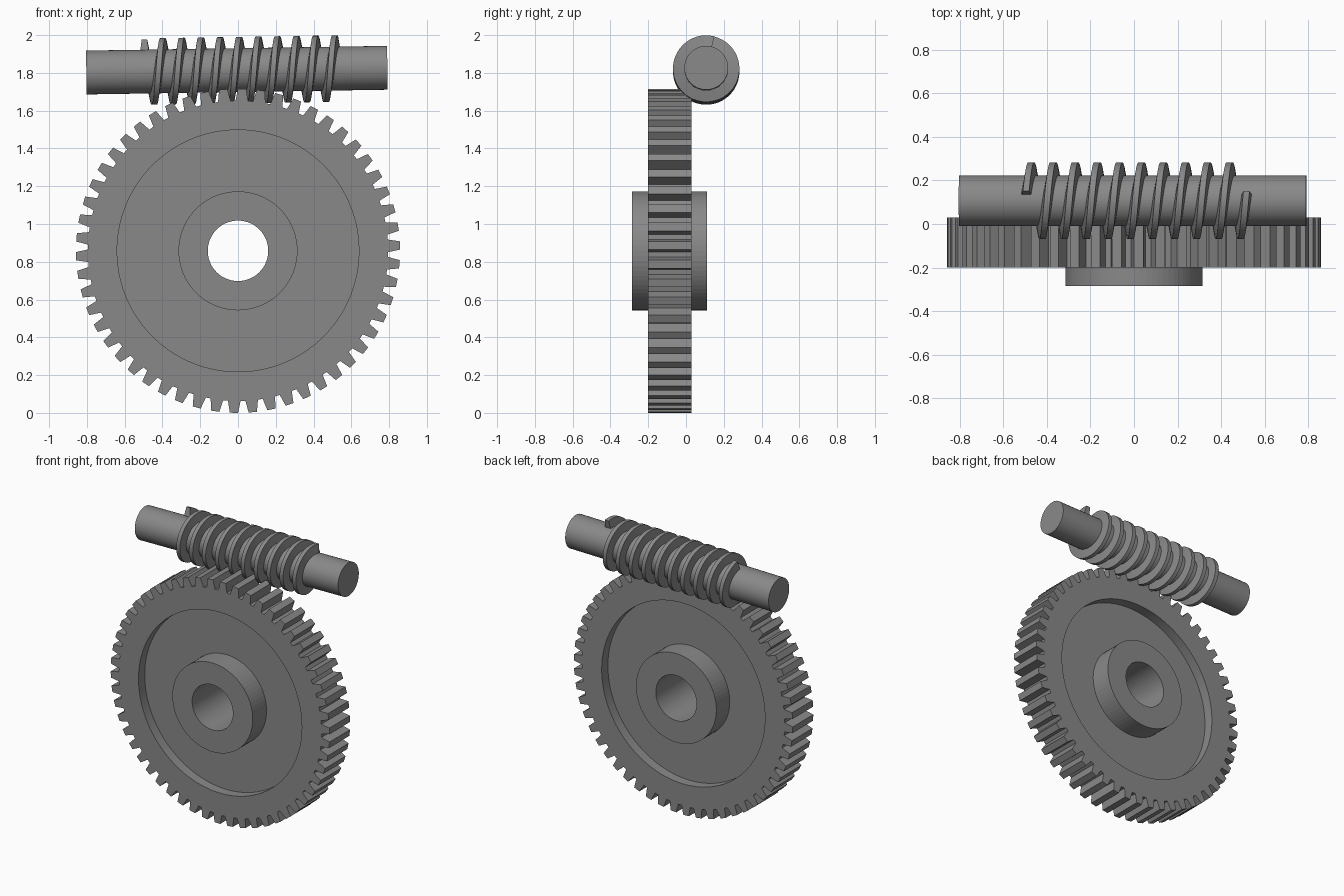
import bpy, bmesh
from math import sin, cos, pi, tau, radians, atan2
from mathutils import Matrix

if "Cube" in bpy.data.objects:
    bpy.data.objects.remove(bpy.data.objects["Cube"], do_unlink=True)

steel = bpy.data.materials.new("grey_steel")
steel.use_nodes = True
GREY = (0.25, 0.25, 0.25, 1)
steel.diffuse_color = GREY
steel.node_tree.nodes["Principled BSDF"].inputs["Base Color"].default_value = GREY


def loft(name, rings, ring_closed=True, loop=False, caps=False, smooth=True):
    """Skin a list of equal-length point rings with quads."""
    bm = bmesh.new()
    rows = [[bm.verts.new(p) for p in ring] for ring in rings]
    n = len(rows[0])
    pairs = list(zip(rows, rows[1:])) + ([(rows[-1], rows[0])] if loop else [])
    for a, b in pairs:
        for i in range(n if ring_closed else n - 1):
            j = (i + 1) % n
            bm.faces.new((a[i], a[j], b[j], b[i]))
    if caps:
        bm.faces.new(rows[0])
        bm.faces.new(rows[-1])
    bmesh.ops.recalc_face_normals(bm, faces=bm.faces)
    mesh = bpy.data.meshes.new(name)
    bm.to_mesh(mesh)
    bm.free()
    mesh.materials.append(steel)
    ob = bpy.data.objects.new(name, mesh)
    bpy.context.collection.objects.link(ob)
    if smooth:
        bpy.ops.object.select_all(action="DESELECT")
        ob.select_set(True)
        bpy.context.view_layer.objects.active = ob
        bpy.ops.object.shade_smooth_by_angle(angle=radians(30))
    return ob


# Gear wheel, axis along y
GEAR_Z, TIP, ROOT, TEETH = 0.858, 0.858, 0.795, 54
FRONT, BACK, RECESS, RIM_R = -0.2, 0.03, 0.07, 0.64
HUB_R, BORE_R = 0.315, 0.16
PITCH = tau / TEETH
PHASE = -pi / 2 - 0.025


def ring(y, radii, angles):
    return [(r * cos(a), y, GEAR_Z + r * sin(a)) for r, a in zip(radii, angles)]


def disc_ring(y, r, n=72):
    return ring(y, [r] * n, [tau * i / n for i in range(n)])


# Toothed rim: four outline points per tooth
tooth = [(ROOT, -0.36), (TIP, -0.22), (TIP, 0.22), (ROOT, 0.36)]
angles = [PHASE + PITCH * (t + off) for t in range(TEETH) for _, off in tooth]
outline = [r for _ in range(TEETH) for r, _ in tooth]
inner = [RIM_R] * len(angles)
loft("gear_toothed_rim",
     [ring(FRONT, outline, angles), ring(BACK, outline, angles),
      ring(BACK, inner, angles), ring(FRONT, inner, angles)], loop=True)

# Recessed web between rim and hub
loft("gear_web",
     [disc_ring(FRONT + RECESS, RIM_R + 0.02), disc_ring(BACK - RECESS, RIM_R + 0.02),
      disc_ring(BACK - RECESS, HUB_R - 0.02), disc_ring(FRONT + RECESS, HUB_R - 0.02)],
     loop=True)

# Hub with through bore
loft("gear_hub",
     [disc_ring(-0.285, HUB_R), disc_ring(0.11, HUB_R),
      disc_ring(0.11, BORE_R), disc_ring(-0.285, BORE_R)], loop=True, smooth=False)

# Worm, axis along x with a slight tilt
SHAFT_R, THREAD_R, LEAD, TURNS, STEPS = 0.116, 0.176, 0.1012, 10, 48
place = Matrix.Translation((-0.006, 0.107, 1.8145)) @ Matrix.Rotation(radians(-0.9), 4, "Y")


def worm_point(x, r, a):
    return (x, r * sin(a), r * cos(a))


shaft = loft("worm_shaft",
             [[worm_point(x, SHAFT_R, tau * i / 64) for i in range(64)]
              for x in (-0.797, 0.797)], caps=True)

# Helical thread: trapezoid swept from just behind the top
profile = [(-0.024, SHAFT_R - 0.01), (-0.014, THREAD_R),
           (0.014, THREAD_R), (0.024, SHAFT_R - 0.01)]
start_angle = atan2(0.045, THREAD_R)
thread_rings = []
for s in range(TURNS * STEPS + 1):
    turn = s / STEPS
    x = -0.487 + LEAD * turn
    thread_rings.append([worm_point(x + dx, r, start_angle + tau * turn)
                         for dx, r in profile])
thread = loft("worm_thread", thread_rings, caps=True)
for part in (shaft, thread):
    part.matrix_world = place
